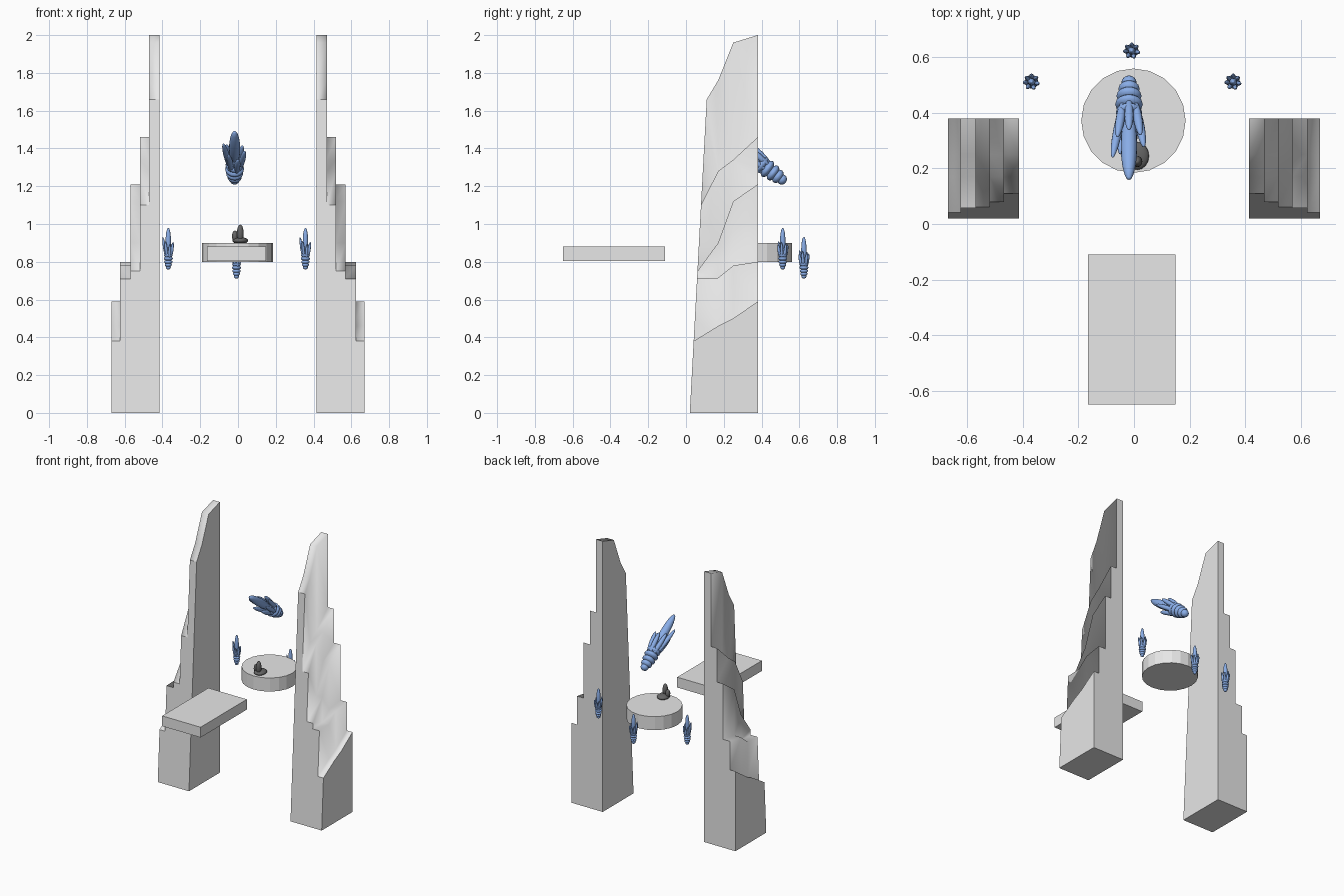
import bpy, bmesh
from math import radians, sin, cos
from mathutils import Matrix, Vector

cube = bpy.data.objects.get("Cube")
if cube:
    bpy.data.objects.remove(cube)


def material(name, rgb):
    m = bpy.data.materials.new(name)
    m.use_nodes = True
    colour = (*rgb, 1)
    m.diffuse_color = colour
    m.node_tree.nodes["Principled BSDF"].inputs["Base Color"].default_value = colour
    return m


STONE = material("pale stone", (0.8, 0.8, 0.8))
BLUE = material("sky blue", (0.27, 0.45, 0.86))
DARK = material("dark grey", (0.13, 0.13, 0.13))


def finish(name, bm, mat):
    bmesh.ops.recalc_face_normals(bm, faces=bm.faces)
    mesh = bpy.data.meshes.new(name)
    bm.to_mesh(mesh)
    bm.free()
    mesh.materials.append(mat)
    obj = bpy.data.objects.new(name, mesh)
    bpy.context.collection.objects.link(obj)
    return obj


def blob(bm, centre, size, lean=(0, 0, 1), segments=16):
    """Smooth ellipsoid whose long axis follows lean."""
    turn = Vector((0, 0, 1)).rotation_difference(Vector(lean)).to_matrix().to_4x4()
    mat = Matrix.Translation(centre) @ turn @ Matrix.Diagonal((*size, 1))
    made = bmesh.ops.create_uvsphere(bm, u_segments=segments, v_segments=10, radius=1, matrix=mat)
    for v in made["verts"]:
        for f in v.link_faces:
            f.smooth = True


# Stepped pillars: heights of each column at four depths, inner to outer
STEPS = [(1.66, 1.76, 1.96, 2.0), (1.10, 1.28, 1.34, 1.46),
         (0.75, 0.90, 1.12, 1.21), (0.71, 0.715, 0.78, 0.80),
         (0.38, 0.46, 0.50, 0.59)]
EDGES = [0.415, 0.47, 0.52, 0.57, 0.625, 0.67]
DEPTHS = [0.02, 0.17, 0.25, 0.38]


def pillar(name, side):
    bm = bmesh.new()
    rows = []
    for k, depth in enumerate(DEPTHS):
        outline = [(EDGES[0], 0)]
        for i, col in enumerate(STEPS):
            outline += [(EDGES[i], col[k]), (EDGES[i + 1], col[k])]
        outline.append((EDGES[-1], 0))
        # the front leans back with height
        rows.append([bm.verts.new((side * x, depth + (0.054 * z if k == 0 else 0), z))
                     for x, z in outline])
    n = len(rows[0])
    for a, b in zip(rows, rows[1:]):
        for j in range(n):
            f = bm.faces.new((a[j], a[(j + 1) % n], b[(j + 1) % n], b[j]))
            f.smooth = 0 < j < n - 2
    bm.faces.new(rows[0])
    bm.faces.new(rows[-1])
    finish(name, bm, STONE)


pillar("left_pillar", 1)
pillar("right_pillar", -1)

# Floating slab
bm = bmesh.new()
bmesh.ops.create_cube(bm, size=1, matrix=Matrix.Translation((-0.008, -0.38, 0.842))
                      @ Matrix.Diagonal((0.314, 0.54, 0.076, 1)))
finish("front_slab", bm, STONE)

# Round platform
bm = bmesh.new()
bmesh.ops.create_cone(bm, cap_ends=True, segments=20, radius1=0.188, radius2=0.188, depth=0.1,
                      matrix=Matrix.Translation((-0.002, 0.372, 0.85)))
finish("round_platform", bm, STONE)

# Small dark figure on the platform
bm = bmesh.new()
blob(bm, (0.012, 0.245, 0.912), (0.042, 0.05, 0.018))
blob(bm, (0.012, 0.225, 0.95), (0.018, 0.02, 0.047))
blob(bm, (-0.016, 0.235, 0.935), (0.016, 0.018, 0.03))
finish("dark_figure", bm, DARK)


def plume(name, base, length, tilt=0):
    """Ringed stem with one long finger and a ring of shorter ones."""
    bm = bmesh.new()
    for z, r in ((0.05, 0.06), (0.11, 0.085), (0.18, 0.1), (0.26, 0.11), (0.34, 0.105), (0.41, 0.085)):
        blob(bm, (0, 0, z), (r, r, 0.055))
    blob(bm, (0, 0, 0.67), (0.065, 0.065, 0.33))
    # angle and tip height of each side finger
    for angle, tip in ((40, 0.62), (90, 0.6), (140, 0.64), (185, 0.78),
                       (235, 0.68), (290, 0.6), (345, 0.66)):
        out = Vector((cos(radians(angle)), sin(radians(angle)), 0))
        half = (tip - 0.25) / 2
        blob(bm, out * 0.09 + Vector((0, 0, 0.25 + half)), (0.036, 0.036, half),
             out * 0.16 + Vector((0, 0, 1)), 12)
    obj = finish(name, bm, BLUE)
    obj.matrix_world = (Matrix.Translation(base) @ Matrix.Rotation(radians(tilt), 4, "X")
                        @ Matrix.Scale(length, 4))


plume("large_plume", (-0.018, 0.527, 1.222), 0.455, 54)
plume("left_plume", (0.357, 0.512, 0.76), 0.22)
plume("right_plume", (-0.369, 0.512, 0.76), 0.22)
plume("back_plume", (-0.008, 0.624, 0.712), 0.22)
